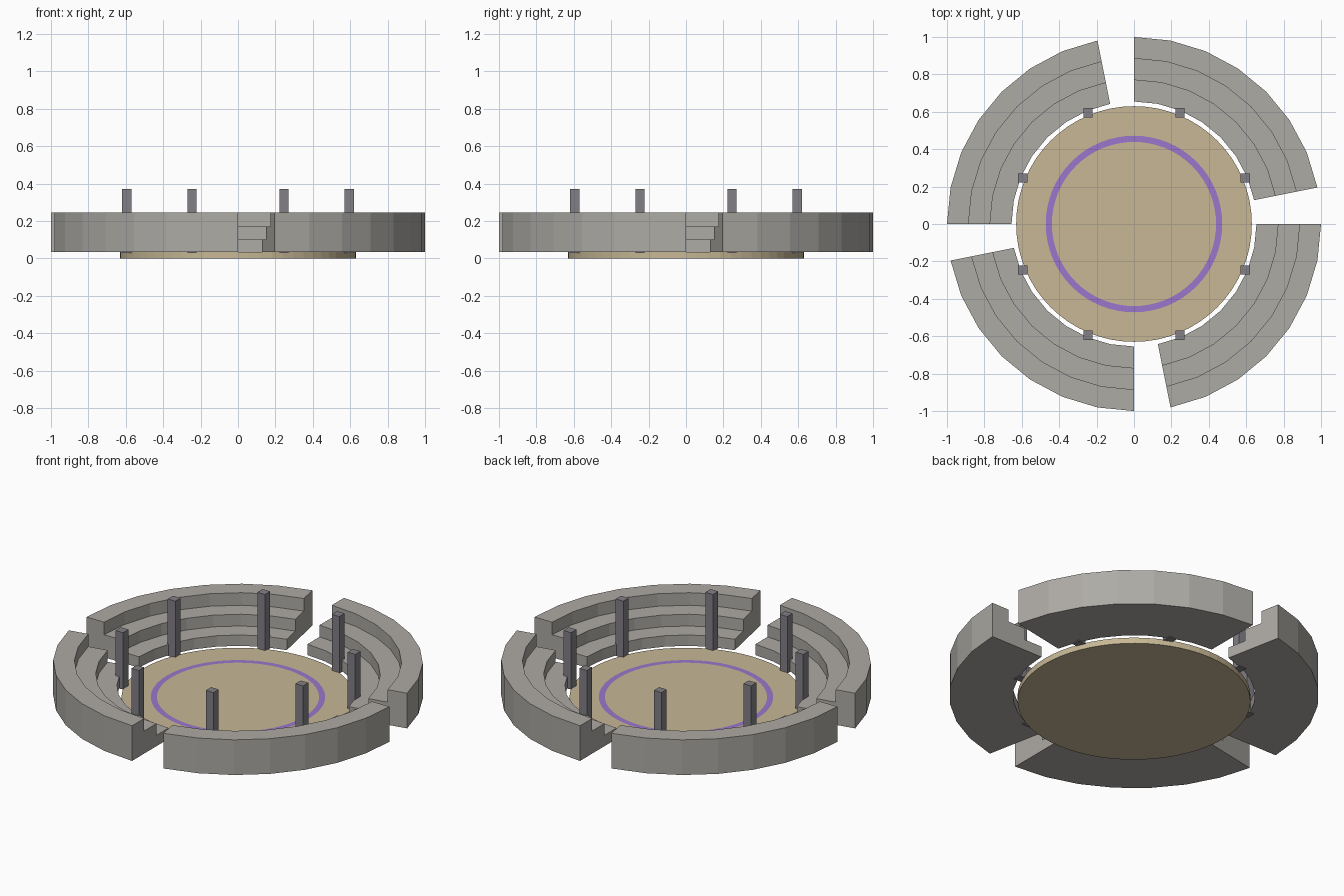
import bpy
import bmesh
from math import cos, sin, radians, tau

cube = bpy.data.objects.get("Cube")
if cube:
    bpy.data.objects.remove(cube, do_unlink=True)


def material(name, rgb):
    mat = bpy.data.materials.new(name)
    mat.use_nodes = True
    mat.diffuse_color = (*rgb, 1)
    mat.node_tree.nodes["Principled BSDF"].inputs["Base Color"].default_value = (*rgb, 1)
    return mat


stone = material("pale stone", (0.42, 0.405, 0.375))
sand = material("sand", (0.57, 0.475, 0.30))
purple = material("purple", (0.32, 0.18, 0.60))
dark_stone = material("dark grey stone", (0.223, 0.215, 0.235))


def finish(name, bm, *mats):
    bmesh.ops.recalc_face_normals(bm, faces=bm.faces)
    mesh = bpy.data.meshes.new(name)
    bm.to_mesh(mesh)
    bm.free()
    for mat in mats:
        mesh.materials.append(mat)
    obj = bpy.data.objects.new(name, mesh)
    bpy.context.collection.objects.link(obj)
    return obj


def ring(bm, radius, z, count):
    return [bm.verts.new((radius * cos(tau * i / count), radius * sin(tau * i / count), z))
            for i in range(count)]


def bridge(bm, a, b, closed=True):
    n = len(a)
    return [bm.faces.new((a[i], a[(i + 1) % n], b[(i + 1) % n], b[i]))
            for i in range(n if closed else n - 1)]


FLOOR = 0.035

# Arena floor: a low disc with a painted circle cut into its top
bm = bmesh.new()
rings = [ring(bm, r, z, 64) for r, z in
         [(0.63, 0), (0.63, FLOOR), (0.472, FLOOR), (0.439, FLOOR)]]
bm.faces.new(rings[0])
bm.faces.new(rings[-1])
for k in range(3):
    for face in bridge(bm, rings[k], rings[k + 1]):
        face.material_index = 1 if k == 2 else 0
finish("arena_floor", bm, sand, purple)

# Stepped stands: a three-tier section swept around each quarter, leaving gaps
section = [(0.655, FLOOR), (0.655, 0.10), (0.77, 0.10), (0.77, 0.17),
           (0.885, 0.17), (0.885, 0.245), (1.0, 0.245), (1.0, FLOOR)]
STEP = 11.25
for quarter, label in enumerate(["back_left", "back_right", "front_right", "front_left"]):
    bm = bmesh.new()
    slices = []
    for i in range(1, 9):
        a = radians(quarter * 90 + i * STEP)
        slices.append([bm.verts.new((r * cos(a), r * sin(a), z)) for r, z in section])
    for first, second in zip(slices, slices[1:]):
        bridge(bm, first, second)
    bm.faces.new(slices[0])
    bm.faces.new(slices[-1])
    finish("stand_" + label, bm, stone)

# Square pillars around the edge of the floor
for i in range(8):
    a = radians(22.5 + 45 * i)
    bm = bmesh.new()
    bmesh.ops.create_cube(bm, size=1)
    bmesh.ops.scale(bm, vec=(0.05, 0.05, 0.34), verts=bm.verts)
    bmesh.ops.translate(bm, vec=(0.643 * cos(a), 0.643 * sin(a), 0.20), verts=bm.verts)
    finish(f"pillar_{i + 1}", bm, dark_stone)
